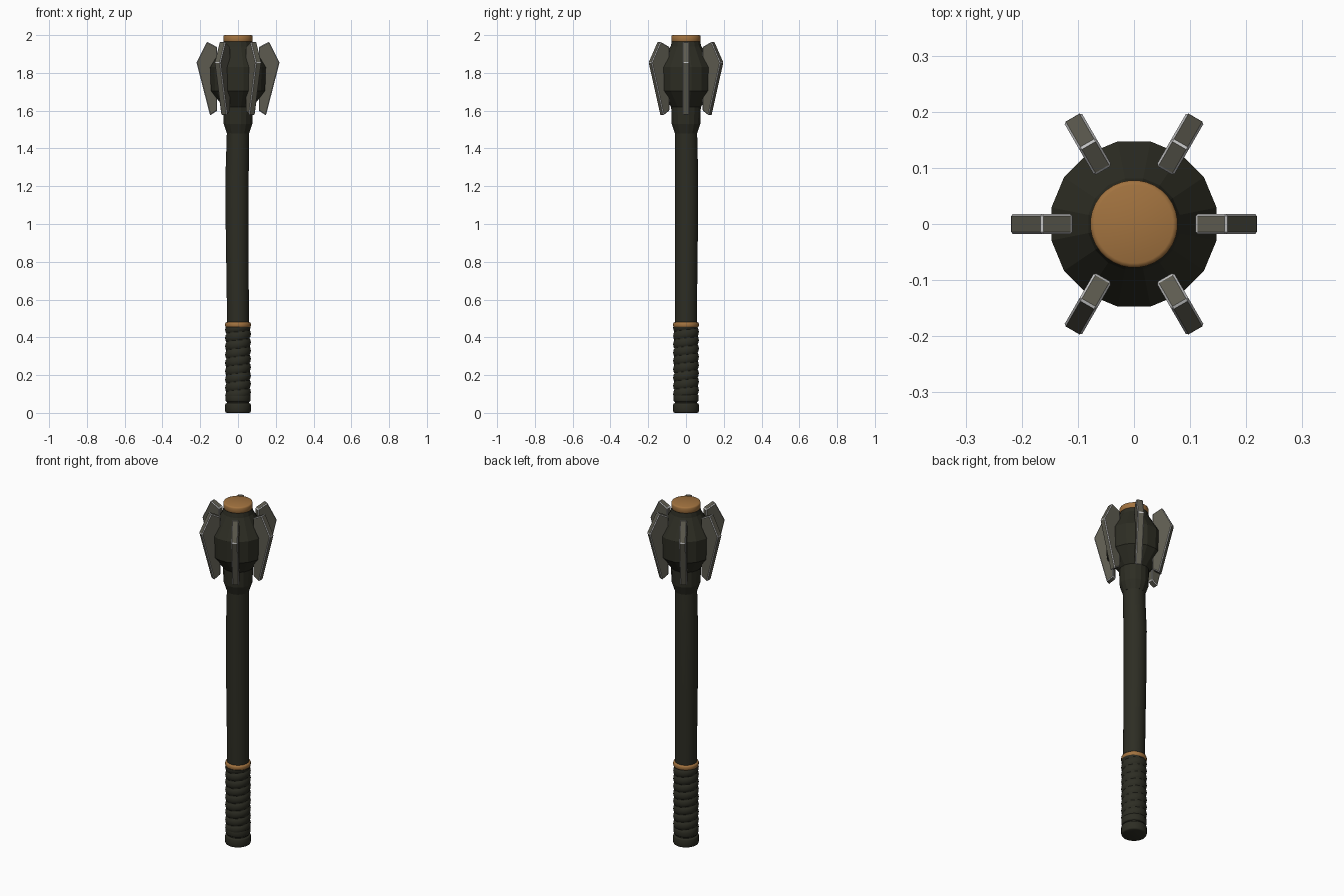
import bpy, bmesh, math

cube = bpy.data.objects.get("Cube")
if cube:
    bpy.data.objects.remove(cube)


def material(name, rgb):
    m = bpy.data.materials.new(name)
    m.use_nodes = True
    m.diffuse_color = (*rgb, 1)
    m.node_tree.nodes["Principled BSDF"].inputs["Base Color"].default_value = (*rgb, 1)
    return m


DARK = material("dark olive", (0.026, 0.026, 0.017))
GOLD = material("bronze", (0.36, 0.17, 0.05))
STEEL = material("grey steel", (0.11, 0.105, 0.08))
EDGE = material("bright steel edge", (0.55, 0.55, 0.55))


def add_object(name, bm, mats, smooth_angle=None):
    bmesh.ops.recalc_face_normals(bm, faces=bm.faces)
    mesh = bpy.data.meshes.new(name)
    bm.to_mesh(mesh)
    bm.free()
    ob = bpy.data.objects.new(name, mesh)
    bpy.context.collection.objects.link(ob)
    for m in mats:
        mesh.materials.append(m)
    if smooth_angle:
        bpy.ops.object.select_all(action='DESELECT')
        ob.select_set(True)
        bpy.context.view_layer.objects.active = ob
        bpy.ops.object.shade_smooth_by_angle(angle=math.radians(smooth_angle))
    return ob


def lathe(name, rings, mat, segments=32, smooth_angle=35, ripple=None):
    """Turn (z, radius, x offset, y offset) rings; ripple adds to the radius."""
    bm = bmesh.new()
    loops = []
    for z, r, *off in rings:
        ox, oy = off or (0, 0)
        loop = []
        for i in range(segments):
            a = (i + 0.5) * math.tau / segments
            rad = r + (ripple(a, z) if ripple else 0)
            loop.append(bm.verts.new((ox + rad * math.cos(a), oy + rad * math.sin(a), z)))
        loops.append(loop)
    for low, high in zip(loops, loops[1:]):
        for i in range(segments):
            j = (i + 1) % segments
            bm.faces.new((low[i], low[j], high[j], high[i]))
    bm.faces.new(loops[0])
    bm.faces.new(loops[-1])
    return add_object(name, bm, [mat], smooth_angle)


def band(name, bottom, top, radius, mat, round_edge=0.008):
    e = round_edge
    lathe(name, [(bottom, radius - e), (bottom + e * 0.3, radius - e * 0.3),
                 (bottom + e, radius), (top - e, radius),
                 (top - e * 0.3, radius - e * 0.3), (top, radius - e)], mat, smooth_angle=50)


# Pommel and collars
band("pommel", 0.0, 0.052, 0.068, DARK)
band("pommel_ring", 0.058, 0.1, 0.066, DARK)
band("grip_collar", 0.452, 0.48, 0.068, GOLD)
band("head_cap", 1.962, 2.0, 0.078, GOLD)

# Spiral wrapped grip
PITCH = 0.044


def wrap(a, z):
    turn = z / PITCH - a / math.tau
    return 0.009 * math.sqrt(abs(math.sin(math.pi * turn)))


STEPS = 80
lathe("wrapped_grip", [(0.09 + 0.365 * i / STEPS, 0.059) for i in range(STEPS + 1)],
      DARK, smooth_angle=45, ripple=wrap)
lathe("grip_core", [(0.03, 0.058), (0.48, 0.058)], DARK)

# Shaft, bowed very slightly
lathe("shaft", [(0.46, 0.058), (0.7, 0.059, -0.002, 0.001), (0.95, 0.061, -0.004, 0.002),
                (1.25, 0.062, -0.005, 0.003), (1.4, 0.06, -0.002, 0.001), (1.5, 0.059)], DARK)

# Faceted head
lathe("head", [(1.48, 0.06), (1.53, 0.077), (1.62, 0.08), (1.705, 0.146), (1.83, 0.15),
               (1.94, 0.083), (1.965, 0.077)], DARK, segments=16, smooth_angle=None)

# Six flanges with bright bevelled edges
OUTLINE = [(0.11, 1.6), (0.148, 1.575), (0.22, 1.855), (0.165, 1.965), (0.11, 1.937)]
HALF = 0.018
for k in range(6):
    bm = bmesh.new()
    left = [bm.verts.new((r, HALF, z)) for r, z in OUTLINE]
    right = [bm.verts.new((r, -HALF, z)) for r, z in OUTLINE]
    bm.faces.new(left)
    bm.faces.new(right)
    for i in range(len(OUTLINE)):
        j = (i + 1) % len(OUTLINE)
        bm.faces.new((left[i], left[j], right[j], right[i]))
    flange = add_object(f"flange_{k + 1}", bm, [STEEL, EDGE])
    flange.rotation_euler.z = k * math.tau / 6
    bevel = flange.modifiers.new("edge bevel", 'BEVEL')
    bevel.width = 0.004
    bevel.segments = 1
    bevel.limit_method = 'NONE'
    bevel.material = 1
